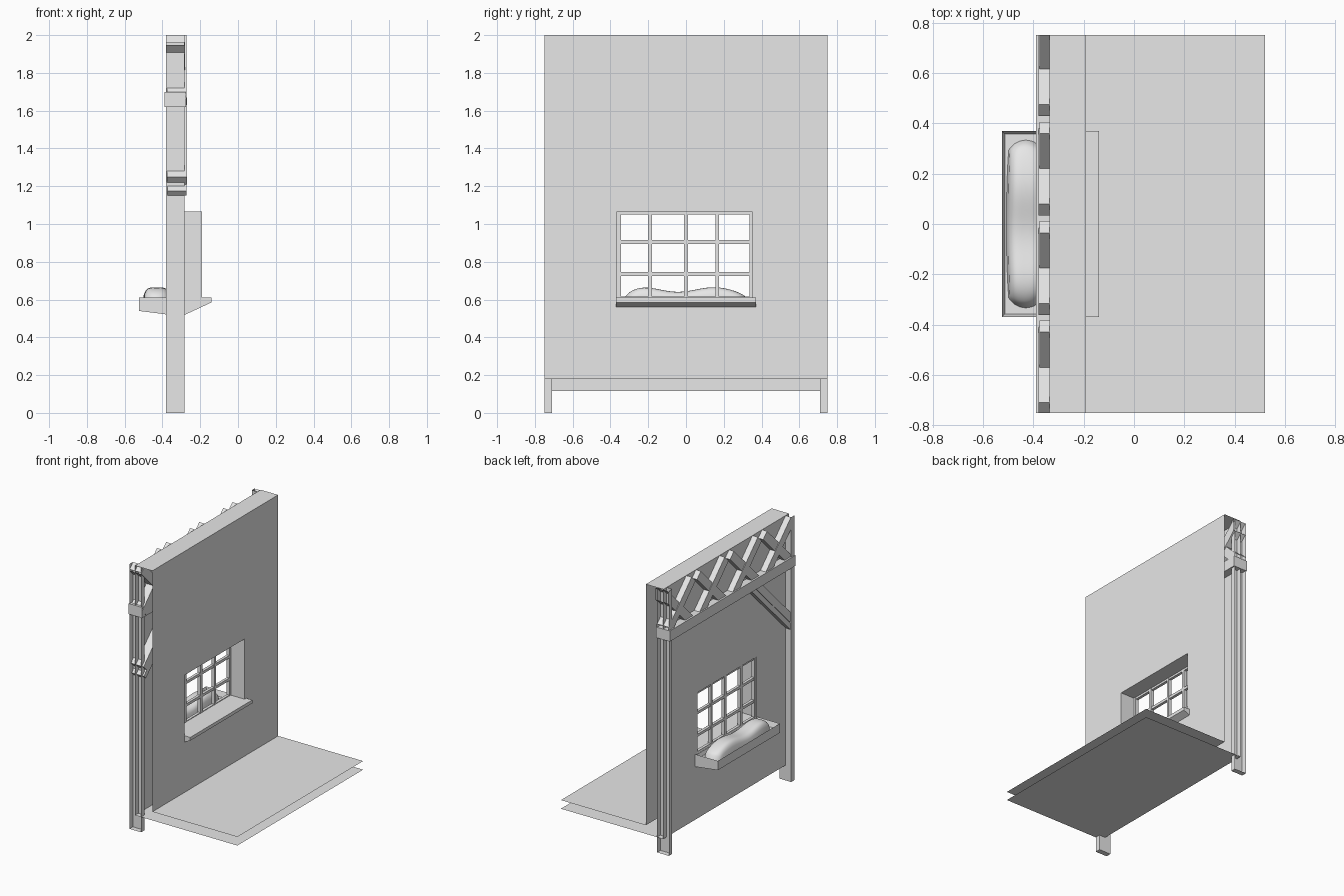
import bpy, bmesh, math
from mathutils import Vector

cube = bpy.data.objects.get("Cube")
if cube:
    bpy.data.objects.remove(cube)

grey = bpy.data.materials.new("plain_grey")
grey.use_nodes = True
grey.diffuse_color = (0.8, 0.8, 0.8, 1)
grey.node_tree.nodes["Principled BSDF"].inputs["Base Color"].default_value = (0.8, 0.8, 0.8, 1)

OUT, INN, HALF, TOP = -0.335, -0.19, 0.75, 2.0
WIN = (-0.365, 0.35, 0.6, 1.065)  # y0, y1, z0, z1


def finish(name, bm):
    bmesh.ops.remove_doubles(bm, verts=bm.verts, dist=0.0001)
    mesh = bpy.data.meshes.new(name)
    bm.to_mesh(mesh)
    bm.free()
    mesh.materials.append(grey)
    obj = bpy.data.objects.new(name, mesh)
    bpy.context.collection.objects.link(obj)
    return obj


def face(bm, points):
    return bm.faces.new([bm.verts.new(p) for p in points])


def prism(bm, points, step):
    """Extrude a flat outline along a vector into a closed solid."""
    base = face(bm, points)
    ext = bmesh.ops.extrude_face_region(bm, geom=[base], use_keep_orig=True)
    moved = [g for g in ext["geom"] if isinstance(g, bmesh.types.BMVert)]
    bmesh.ops.translate(bm, verts=moved, vec=step)
    bmesh.ops.recalc_face_normals(bm, faces=bm.faces)


def box(bm, x0, x1, y0, y1, z0, z1):
    prism(bm, [(x0, y0, z0), (x1, y0, z0), (x1, y1, z0), (x0, y1, z0)], (0, 0, z1 - z0))


def wall_sheet(bm, x, bottom, sign):
    """Upright sheet with the window opening left free."""
    y0, y1, z0, z1 = WIN
    for a, b, c, d in ((-HALF, y0, bottom, TOP), (y1, HALF, bottom, TOP),
                       (y0, y1, bottom, z0), (y0, y1, z1, TOP)):
        quad = [(x, a, c), (x, b, c), (x, b, d), (x, a, d)]
        face(bm, quad if sign > 0 else quad[::-1])


# Wall: inner and outer sheets, top strip and window reveal
bm = bmesh.new()
wall_sheet(bm, INN, 0.18, 1)
wall_sheet(bm, OUT, 0.115, -1)
face(bm, [(OUT, -HALF, TOP), (INN, -HALF, TOP), (INN, HALF, TOP), (OUT, HALF, TOP)])
y0, y1, z0, z1 = WIN
ring = [(y0, z0), (y0, z1), (y1, z1), (y1, z0)]
for (a, b), (c, d) in zip(ring, ring[1:] + ring[:1]):
    face(bm, [(OUT, a, b), (OUT, c, d), (INN, c, d), (INN, a, b)])
finish("wall", bm)

# Floor and underside sheets
for name, x, z, sign in (("floor", INN, 0.18, 1), ("floor_underside", OUT, 0.115, -1)):
    bm = bmesh.new()
    quad = [(x, -HALF, z), (0.52, -HALF, z), (0.52, HALF, z), (x, HALF, z)]
    face(bm, quad[::sign])
    finish(name, bm)

# Window frame and glazing bars
bm = bmesh.new()
for a, b in ((y0, y0 + 0.02), (-0.2, -0.18), (-0.01, 0.01), (0.155, 0.175), (y1 - 0.015, y1)):
    box(bm, -0.33, -0.305, a, b, z0, z1)
for a, b in ((z0, z0 + 0.015), (0.725, 0.745), (0.895, 0.915), (z1 - 0.015, z1)):
    box(bm, -0.328, -0.307, y0, y1, a, b)
finish("window_frame", bm)

# Inner sill with a sloping underside
bm = bmesh.new()
profile = [(-0.31, 0.61), (-0.14, 0.61), (-0.14, 0.585), (-0.28, 0.52), (-0.31, 0.52)]
prism(bm, [(x, -0.37, z) for x, z in profile], (0, 0.74, 0))
finish("window_sill", bm)

# Outer tray with a recessed top
bm = bmesh.new()
profile = [(-0.525, 0.61), (-0.525, 0.54), (-0.33, 0.515), (-0.33, 0.61)]
prism(bm, [(x, -0.37, z) for x, z in profile], (0, 0.74, 0))
top = max(bm.faces, key=lambda f: f.normal.z)
bmesh.ops.inset_region(bm, faces=[top], thickness=0.018)
bmesh.ops.translate(bm, verts=top.verts, vec=(0, 0, -0.04))
finish("window_tray", bm)

# Soft cushion in the tray
bm = bmesh.new()
bmesh.ops.create_grid(bm, x_segments=20, y_segments=48, size=1)
for v in bm.verts:
    u, w = v.co.x, v.co.y
    edge = math.sqrt(max(0, (1 - u ** 4) * (1 - w ** 8)))
    wave = 0.078 - 0.012 * math.cos(w * 5.5 + 0.7)
    round_off = 1 - 0.12 * u * u * w * w
    v.co = (-0.43 + 0.077 * u * round_off, 0.333 * w * round_off, 0.575 + wave * edge)
for f in bm.faces:
    f.smooth = True
finish("cushion", bm)

# Posts: channels open to the outer side
for name, s in (("right_post", -1), ("left_post", 1)):
    bm = bmesh.new()
    a, b = 0.75 * s, 0.71 * s
    plan = [(-0.382, a), (-0.382, b), (-0.284, b), (-0.284, a)]
    for (p, q), (r, t) in zip(plan, plan[1:]):
        face(bm, [(p, q, 0), (r, t, 0), (r, t, TOP), (p, q, TOP)][::s])
    face(bm, [(x, y, 0) for x, y in plan][::s])
    finish(name, bm)


def slanted(bm, peak, z, s, length, thick, x0, x1):
    """Board at 45 degrees, rising towards s * y, with its top corner at peak."""
    p = Vector((x0, peak, z))
    along = Vector((0, -s, -1)).normalized() * length
    across = Vector((0, s, -1)).normalized() * thick
    prism(bm, [p, p + along, p + along + across, p + across], (x1 - x0, 0, 0))


def trim(bm):
    """Cut everything off past the ends of the wall."""
    for s in (-1, 1):
        bmesh.ops.bisect_plane(bm, geom=bm.verts[:] + bm.edges[:] + bm.faces[:],
                               plane_co=(0, s * HALF, 0), plane_no=(0, s, 0), clear_outer=True)


# Lattice of crossed boards
for name, s, first, x0, x1 in (("lattice_falling", -1, 0.87, -0.38, -0.28),
                               ("lattice_rising", 1, 0.755, -0.376, -0.272)):
    bm = bmesh.new()
    for i in range(5 if s < 0 else 4):
        slanted(bm, first - 0.395 * i, TOP, s, 0.46, 0.065, x0, x1)
    trim(bm)
    finish(name, bm)

# Beam under the lattice
bm = bmesh.new()
box(bm, -0.39, -0.275, -HALF, HALF, 1.62, 1.7)
finish("beam", bm)

# Diagonal brace made of two boards
bm = bmesh.new()
slanted(bm, -0.32, 1.67, 1, 0.595, 0.055, -0.376, -0.27)
slanted(bm, -0.24, 1.67, 1, 0.7, 0.035, -0.374, -0.272)
trim(bm)
finish("brace", bm)
